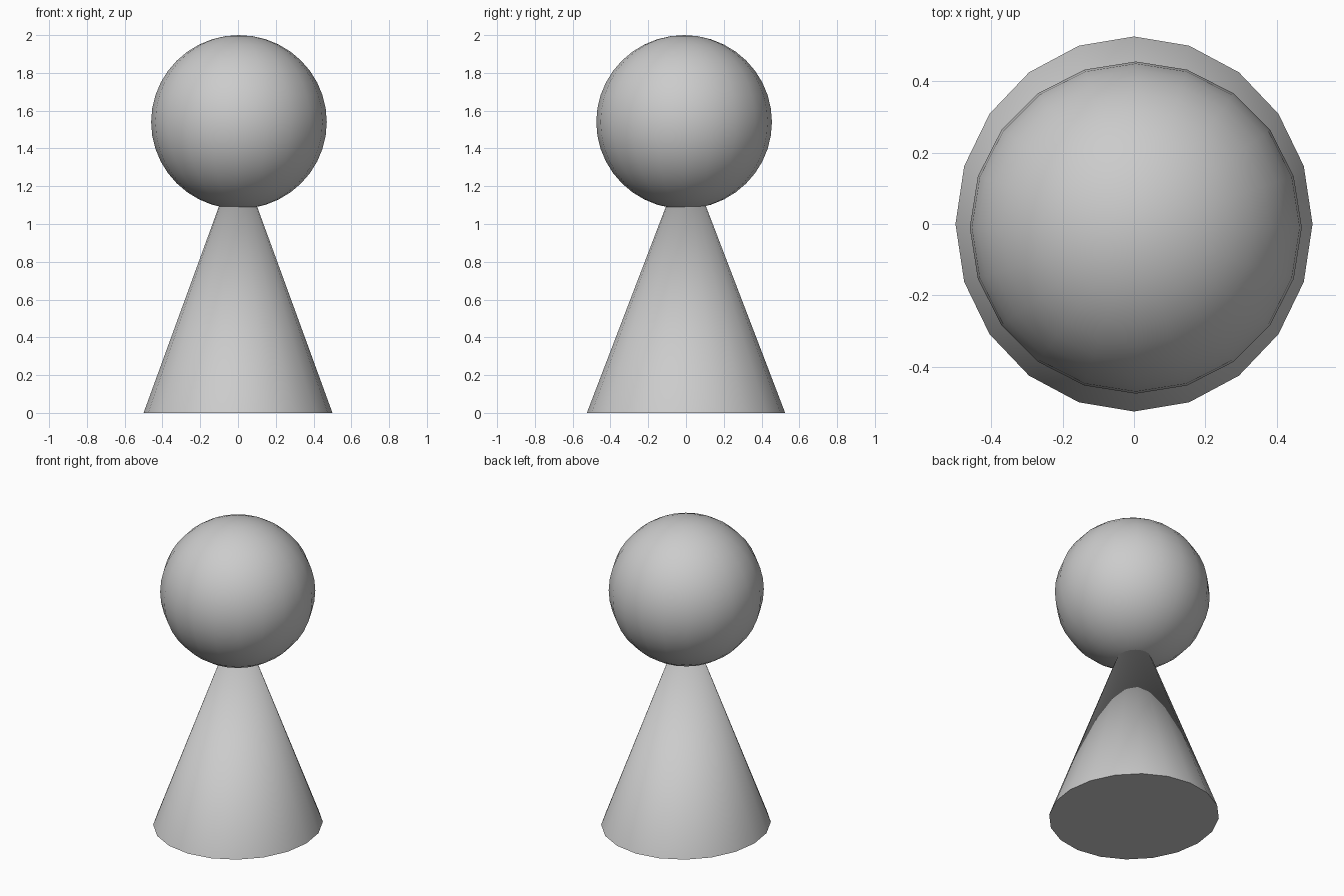
import bpy, math

if "Cube" in bpy.data.objects:
    bpy.data.objects.remove(bpy.data.objects["Cube"])


def finish(name, scale):
    """Name the active object, scale its mesh, and smooth all but sharp edges."""
    ob = bpy.context.object
    ob.name = name
    ob.scale = scale
    bpy.ops.object.transform_apply(location=False, rotation=False, scale=True)
    bpy.ops.object.shade_smooth_by_angle(angle=math.radians(40))
    return ob


# Conical body, slightly deeper than wide; its tip is hidden inside the head
HEIGHT = 1.37
bpy.ops.mesh.primitive_cone_add(vertices=20, radius1=0.5, radius2=0, depth=HEIGHT,
                                location=(0, 0, HEIGHT / 2))
finish("body", (1, 1.05, 1))

# Round head, a touch off centre
bpy.ops.mesh.primitive_uv_sphere_add(segments=20, ring_count=20, radius=0.465,
                                     location=(0.005, -0.01, 1.54))
finish("head", (1, 1, 0.46 / 0.465))
